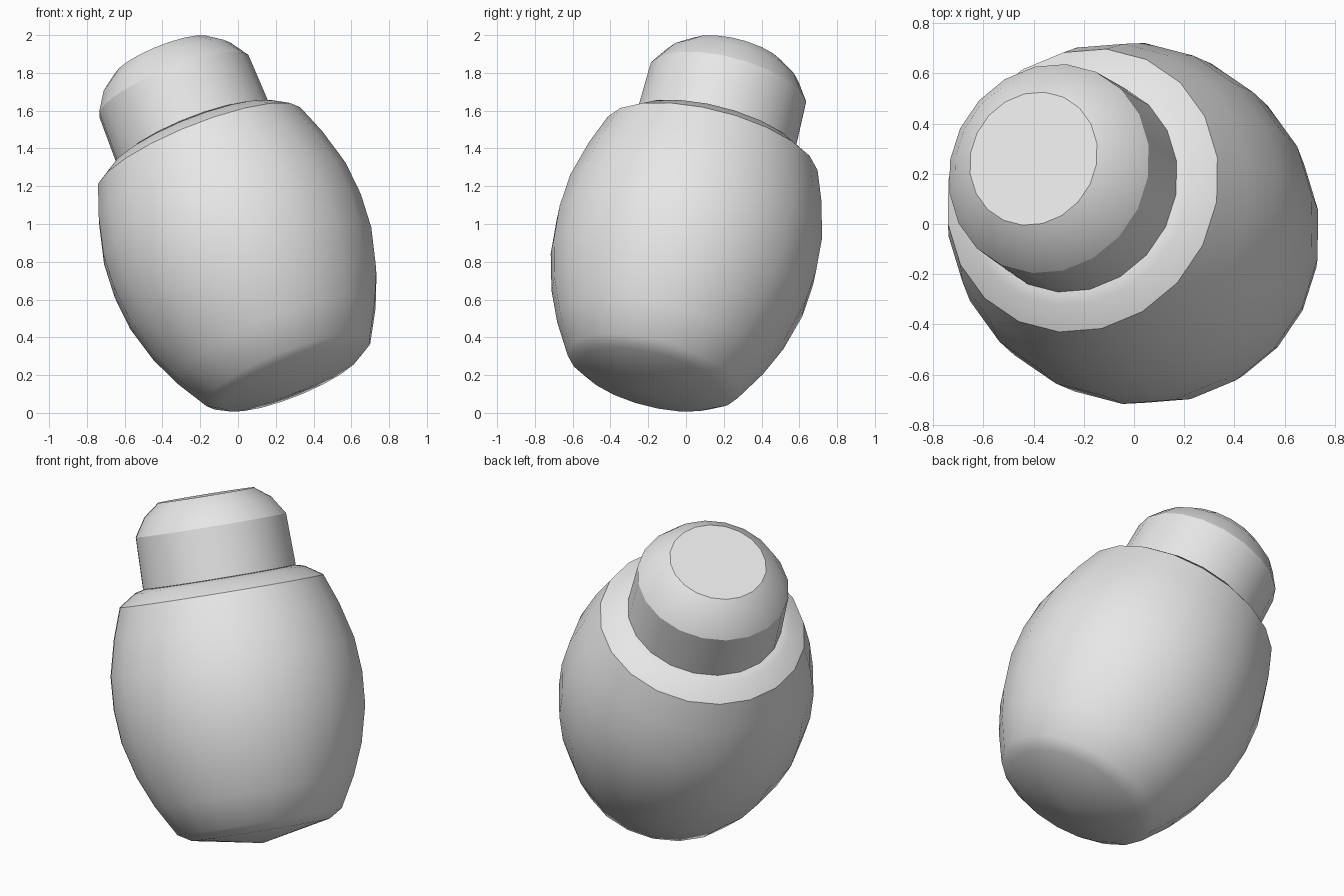
import bpy, bmesh, math
from mathutils import Vector, Matrix

cube = bpy.data.objects.get("Cube")
if cube:
    bpy.data.objects.remove(cube, do_unlink=True)

SIDES = 20
PHASE = math.radians(10.8)
AXIS = Vector((-0.361, 0.234, 0.903)).normalized()
TOP = Vector((-0.40, 0.26, 1.882))

grey = bpy.data.materials.new("light_grey")
grey.use_nodes = True
grey.diffuse_color = (0.8, 0.8, 0.8, 1)
grey.node_tree.nodes["Principled BSDF"].inputs["Base Color"].default_value = (0.8, 0.8, 0.8, 1)

# Leaning frame: local z runs along the jar axis, origin at the lid centre
lean = Matrix.Translation(TOP) @ Vector((0, 0, 1)).rotation_difference(AXIS).to_matrix().to_4x4()


def turned(name, profile, top_face=True):
    """Turn (radius, depth below lid) pairs into a faceted solid; radius 0 is a point."""
    bm = bmesh.new()
    rings = []
    for r, depth in profile:
        if r == 0:
            rings.append([bm.verts.new((0, 0, -depth))])
            continue
        rings.append([bm.verts.new((r * math.cos(PHASE + math.tau * i / SIDES),
                                    r * math.sin(PHASE + math.tau * i / SIDES), -depth))
                      for i in range(SIDES)])
    bm.faces.new(rings[0])
    for a, b in zip(rings, rings[1:]):
        for i in range(SIDES):
            j = (i + 1) % SIDES
            if len(b) == 1:
                bm.faces.new((a[i], b[0], a[j]))
            else:
                bm.faces.new((a[i], b[i], b[j], a[j]))
    bmesh.ops.recalc_face_normals(bm, faces=bm.faces)
    bm.transform(lean)
    mesh = bpy.data.meshes.new(name)
    bm.to_mesh(mesh)
    bm.free()
    mesh.materials.append(grey)
    obj = bpy.data.objects.new(name, mesh)
    bpy.context.collection.objects.link(obj)
    bpy.ops.object.select_all(action='DESELECT')
    obj.select_set(True)
    bpy.context.view_layer.objects.active = obj
    bpy.ops.object.shade_smooth_by_angle(angle=math.radians(30))
    return obj


# Lid with a rounded top and a flat centre; closed underneath inside the body
turned("lid", [(0.273, 0), (0.363, 0.068), (0.429, 0.17), (0.436, 0.462), (0.30, 0.475), (0, 0.475)])

# Barrel body with sloping shoulder and shallow pointed base
turned("jar_body", [(0.43, 0.464), (0.484, 0.478), (0.581, 0.541), (0.643, 0.71),
                    (0.696, 0.916), (0.709, 1.105), (0.695, 1.294), (0.641, 1.50),
                    (0.569, 1.67), (0.47, 1.844), (0.394, 1.89), (0, 1.966)])
